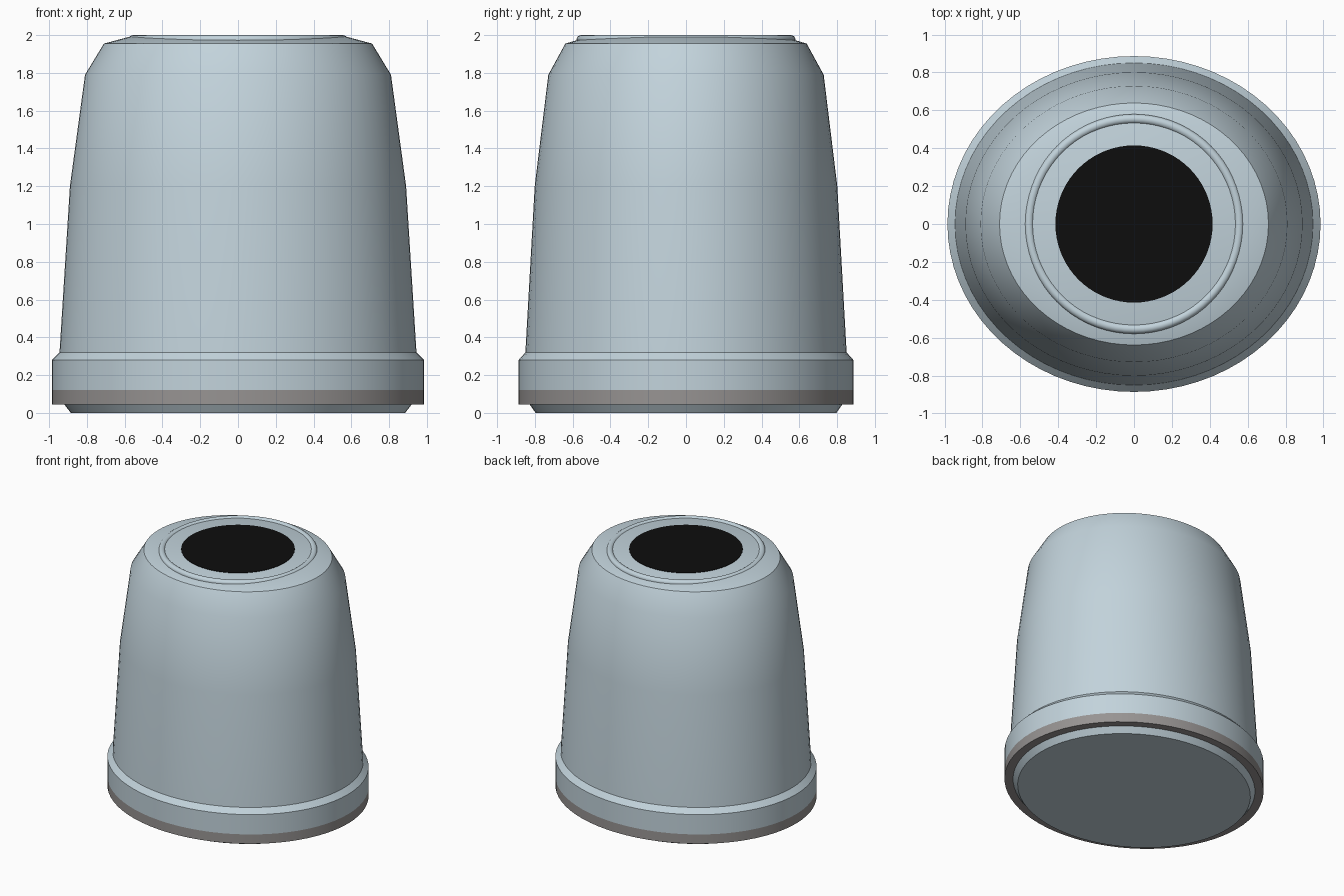
import bpy
import bmesh
import math

cube = bpy.data.objects.get("Cube")
if cube:
    bpy.data.objects.remove(cube, do_unlink=True)

SIDES = 72
DEPTH = 0.9  # oval ratio, front-to-back over width


def material(name, rgb):
    mat = bpy.data.materials.new(name)
    mat.use_nodes = True
    mat.diffuse_color = (*rgb, 1)
    mat.node_tree.nodes["Principled BSDF"].inputs["Base Color"].default_value = (*rgb, 1)
    return mat


pale_blue = material("pale_blue_grey", (0.54, 0.65, 0.71))
warm_grey = material("warm_grey", (0.31, 0.295, 0.29))
black = material("black", (0.004, 0.004, 0.004))


def smooth(obj):
    bpy.ops.object.select_all(action="DESELECT")
    obj.select_set(True)
    bpy.context.view_layer.objects.active = obj
    bpy.ops.object.shade_smooth_by_angle(angle=math.radians(30))


def lathe(name, profile, mat, depth=1.0, cap_start=False, cap_end=False):
    """Revolve (radius, z) points, listed bottom to top, into an oval shell."""
    bm = bmesh.new()
    rings = []
    for radius, z in profile:
        angles = [math.tau * i / SIDES for i in range(SIDES)]
        rings.append([bm.verts.new((radius * math.cos(a), radius * depth * math.sin(a), z))
                      for a in angles])
    for low, high in zip(rings, rings[1:]):
        for i in range(SIDES):
            j = (i + 1) % SIDES
            bm.faces.new((low[i], low[j], high[j], high[i]))
    if cap_start:
        bm.faces.new(rings[0][::-1])
    if cap_end:
        bm.faces.new(rings[-1])
    mesh = bpy.data.meshes.new(name)
    bm.to_mesh(mesh)
    bm.free()
    mesh.materials.append(mat)
    obj = bpy.data.objects.new(name, mesh)
    bpy.context.collection.objects.link(obj)
    smooth(obj)
    return obj


# Recessed foot with a bevelled underside
lathe("foot", [(0.885, 0), (0.92, 0.045)], pale_blue, DEPTH, cap_start=True)

# Grey lower lip of the base band, including its underside
lathe("lower_lip", [(0.90, 0.045), (0.985, 0.045), (0.985, 0.12)], warm_grey, DEPTH)

# Upper base band with a chamfered shoulder
lathe("base_band", [(0.985, 0.12), (0.985, 0.28), (0.945, 0.32)], pale_blue, DEPTH)

# Tapered oval body and its shallow domed top
lathe("body", [(0.945, 0.32), (0.89, 1.2), (0.81, 1.79), (0.71, 1.955)], pale_blue, DEPTH)
lathe("top_cap", [(0.71, 1.955), (0.58, 1.99)], pale_blue, DEPTH, cap_end=True)

# Round raised rim on the top
bpy.ops.mesh.primitive_torus_add(major_radius=0.555, minor_radius=0.025, major_segments=SIDES,
                                 minor_segments=16, location=(0, 0, 1.975))
rim = bpy.context.object
rim.name = "top_rim"
rim.data.materials.append(pale_blue)
smooth(rim)

# Black disc in the middle of the top
lathe("top_disc", [(0.415, 1.989), (0.415, 1.993)], black, cap_end=True)
